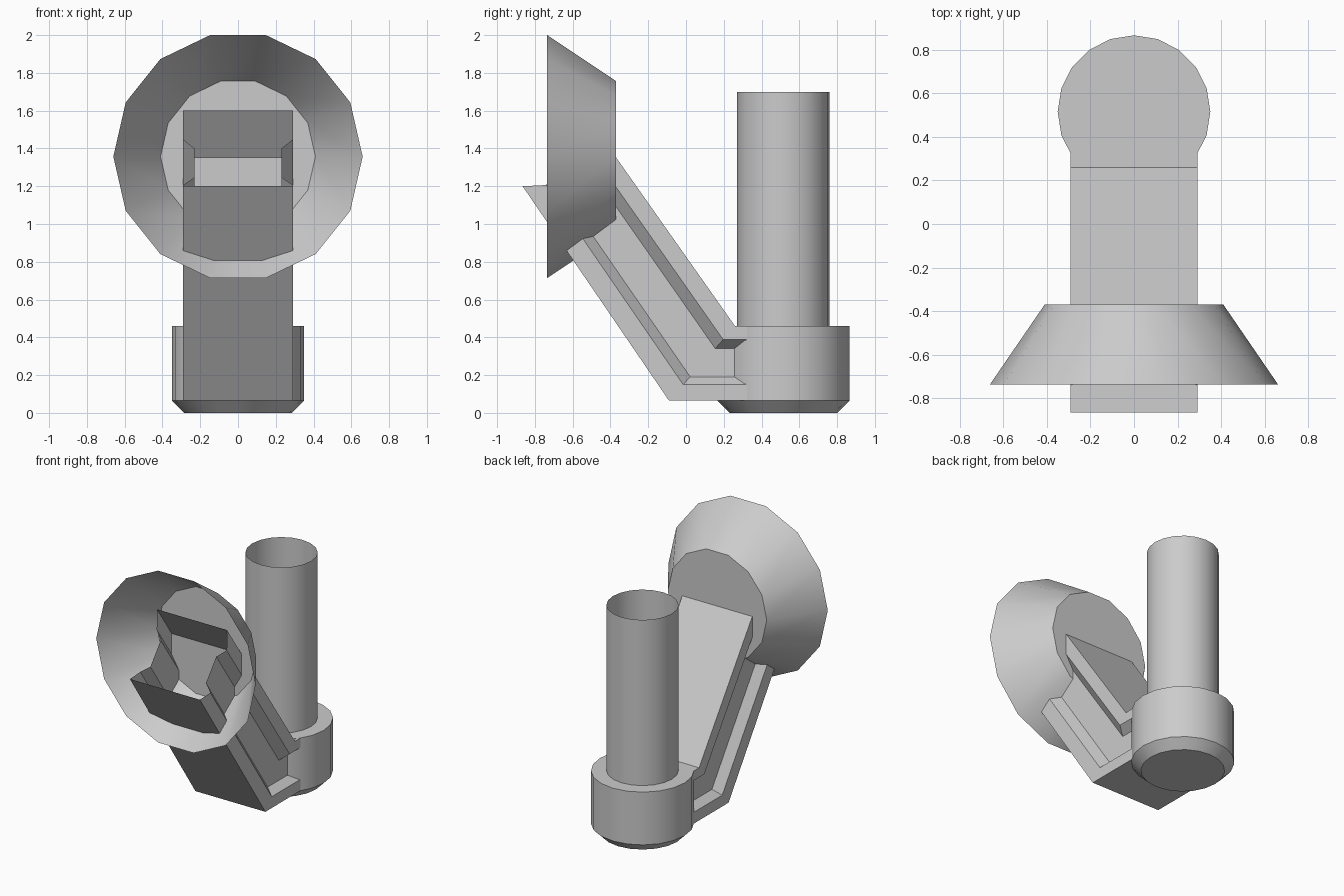
import bpy, bmesh, math
from mathutils import Vector

if "Cube" in bpy.data.objects:
    bpy.data.objects.remove(bpy.data.objects["Cube"])


def finish(name, bm, angle):
    bmesh.ops.recalc_face_normals(bm, faces=bm.faces)
    mesh = bpy.data.meshes.new(name)
    bm.to_mesh(mesh)
    bm.free()
    obj = bpy.data.objects.new(name, mesh)
    bpy.context.collection.objects.link(obj)
    bpy.ops.object.select_all(action='DESELECT')
    obj.select_set(True)
    bpy.context.view_layer.objects.active = obj
    bpy.ops.object.shade_smooth_by_angle(angle=math.radians(angle))
    return obj


def bridge(bm, rings, closed=True):
    """Join consecutive vertex rings with quads."""
    for a, b in zip(rings, rings[1:]):
        n = len(a)
        for i in range(n):
            j = (i + 1) % n
            bm.faces.new((a[i], a[j], b[j], b[i]))


def lathe(name, profile, sides, centre, along_y=False, cap_start=False, cap_end=False):
    """Revolve (radius, height) pairs about the z or y axis."""
    bm = bmesh.new()
    rings = []
    for r, h in profile:
        ring = []
        for i in range(sides):
            a = 2 * math.pi * i / sides
            u, v = r * math.cos(a), r * math.sin(a)
            p = Vector((u, h, v)) if along_y else Vector((u, v, h))
            ring.append(bm.verts.new(p + Vector(centre)))
        rings.append(ring)
    bridge(bm, rings)
    if cap_start:
        bm.faces.new(rings[0])
    if cap_end:
        bm.faces.new(rings[-1])
    return finish(name, bm, 32)


# Upright open tube and the chamfered collar it stands on
lathe("upright_tube", [(0.245, 0.46), (0.245, 1.70)], 20, (0, 0.515, 0))
lathe("collar", [(0.285, 0), (0.35, 0.065), (0.35, 0.46)], 20, (0, 0.515, 0),
      cap_start=True, cap_end=True)

# Flared dish: open at the front, closed by a disc at the back
lathe("flared_dish", [(0.66, -0.735), (0.41, -0.37)], 14, (0, 0, 1.357),
      along_y=True, cap_end=True)

# Hollow arm: box section with a groove down each side, swept round a knee
groove = [(0.29, 0), (0.29, 0.215), (0.23, 0.32), (0.23, 0.70), (0.29, 0.82), (0.29, 1)]
stations = [  # lower edge (y, z), upper edge (y, z), setback of the groove edges
    ((0.36, 0.065), (0.36, 0.459), (0, 0)),
    ((-0.09, 0.065), (0.26, 0.459), (0, 0)),
    ((-0.865, 1.20), (-0.545, 1.60), (0.055, -0.08)),
]
bm = bmesh.new()
rings = []
for low, high, back in stations:
    half = []
    for x, t in groove:
        p = Vector(low).lerp(Vector(high), t)
        if 0 < t < 1:
            p += Vector(back)
        half.append((x, p.x, p.y))
    loop = half + [(-x, y, z) for x, y, z in reversed(half)]
    rings.append([bm.verts.new(p) for p in loop])
bridge(bm, rings)
finish("grooved_arm", bm, 32)
